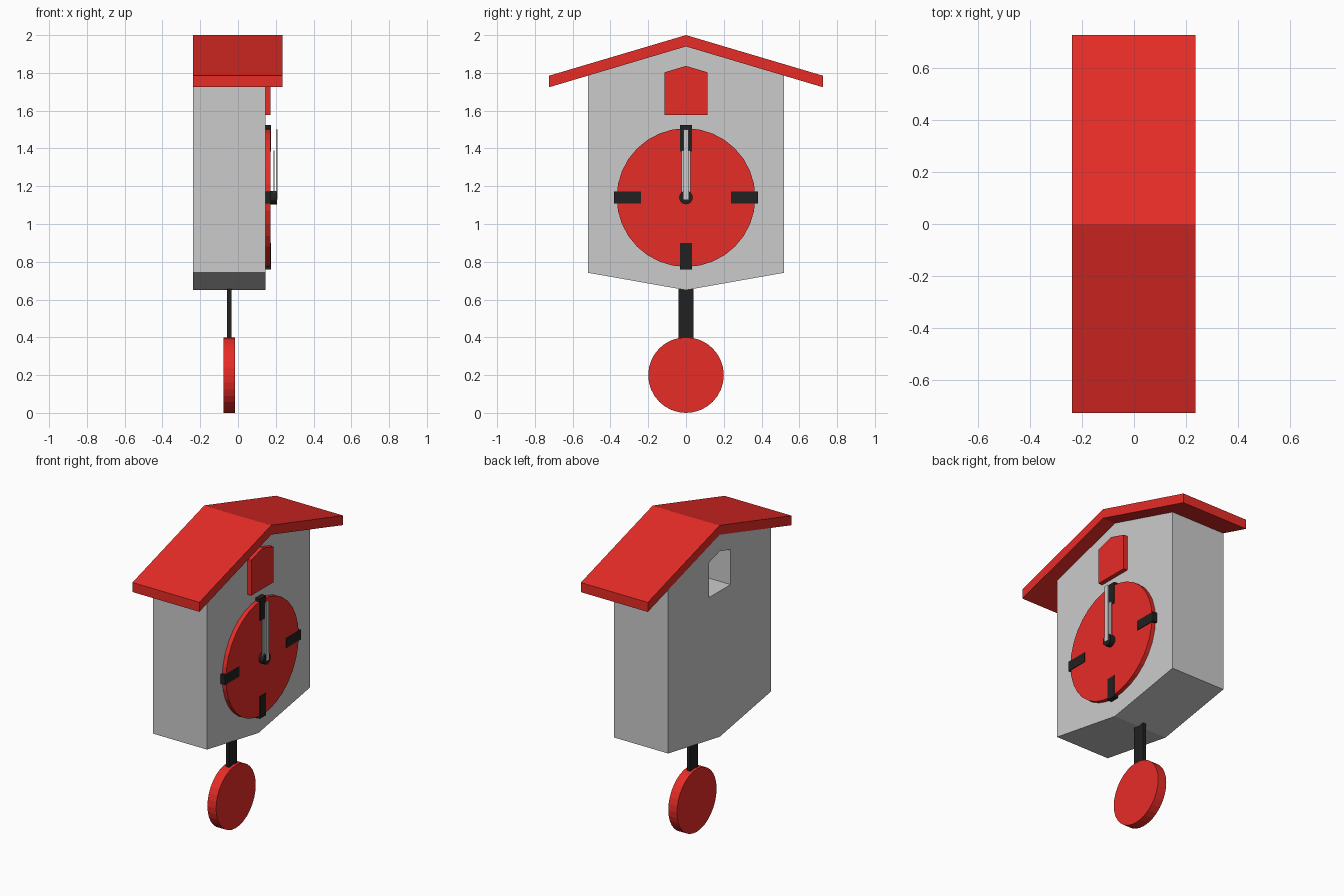
import bpy, bmesh, math

if "Cube" in bpy.data.objects:
    bpy.data.objects.remove(bpy.data.objects["Cube"])


def material(name, color):
    m = bpy.data.materials.new(name)
    m.diffuse_color = color
    m.use_nodes = True
    m.node_tree.nodes["Principled BSDF"].inputs["Base Color"].default_value = m.diffuse_color
    return m


RED = material("red", (0.8, 0.025, 0.02, 1))
BLACK = material("black", (0.015, 0.015, 0.015, 1))


def slab(name, profile, x0, x1, mat=None):
    """Extrude a (y, z) outline from x0 to x1."""
    bm = bmesh.new()
    base = bm.faces.new([bm.verts.new((x0, y, z)) for y, z in profile])
    ext = bmesh.ops.extrude_face_region(bm, geom=[base])
    moved = [v for v in ext["geom"] if isinstance(v, bmesh.types.BMVert)]
    bmesh.ops.translate(bm, verts=moved, vec=(x1 - x0, 0, 0))
    bmesh.ops.recalc_face_normals(bm, faces=bm.faces)
    mesh = bpy.data.meshes.new(name)
    bm.to_mesh(mesh)
    bm.free()
    ob = bpy.data.objects.new(name, mesh)
    bpy.context.collection.objects.link(ob)
    if mat:
        mesh.materials.append(mat)
    return ob


def rect(y0, y1, z0, z1):
    return [(y0, z0), (y1, z0), (y1, z1), (y0, z1)]


def circle(z, r, n):
    return [(r * math.sin(2 * math.pi * i / n), z + r * math.cos(2 * math.pi * i / n))
            for i in range(n)]


# House body with pointed top and bottom
body = slab("house_body", [(0, 0.65), (0.52, 0.742), (0.52, 1.786), (0, 1.94),
                           (-0.52, 1.786), (-0.52, 0.742)], -0.238, 0.145)

# Bird opening through the body, behind the doors
cutter = slab("opening_cutter", [(-0.11, 1.58), (0.11, 1.58), (0.11, 1.803),
                                 (0, 1.835), (-0.11, 1.803)], -0.4, 0.3)
cutter.hide_render = True
cut = body.modifiers.new("opening", "BOOLEAN")
cut.operation = "DIFFERENCE"
cut.solver = "EXACT"
cut.object = cutter
bpy.context.view_layer.objects.active = body
body.select_set(True)
bpy.ops.object.modifier_apply(modifier=cut.name)
bpy.data.objects.remove(cutter)

# Gabled roof
slab("roof", [(0, 2), (0.725, 1.785), (0.725, 1.724), (0, 1.94),
              (-0.725, 1.724), (-0.725, 1.785)], -0.238, 0.235, RED)

# Pair of doors
for side, s in (("left", -1), ("right", 1)):
    slab(side + "_door", [(0, 1.577), (s * 0.113, 1.577), (s * 0.113, 1.803),
                          (0, 1.837)], 0.145, 0.173, RED)

# Dial, four hour markers, hub
C = 1.14
slab("dial", circle(C, 0.367, 32), 0.145, 0.172, RED)
slab("top_marker", rect(-0.031, 0.031, C + 0.245, C + 0.384), 0.145, 0.176, BLACK)
slab("bottom_marker", rect(-0.031, 0.031, C - 0.38, C - 0.24), 0.145, 0.176, BLACK)
slab("left_marker", rect(-0.382, -0.238, C - 0.031, C + 0.031), 0.145, 0.176, BLACK)
slab("right_marker", rect(0.238, 0.382, C - 0.031, C + 0.031), 0.145, 0.176, BLACK)
slab("hub", circle(C, 0.036, 16), 0.165, 0.206, BLACK)

# Hands
slab("hour_hand", rect(-0.025, 0.025, 1.14, 1.39), 0.187, 0.194)
slab("minute_hand", rect(-0.014, 0.014, 1.13, 1.5), 0.2, 0.21)

# Pendulum
slab("pendulum_rod", rect(-0.04, 0.04, 0.36, 0.72), -0.058, -0.035, BLACK)
slab("pendulum_bob", circle(0.2, 0.2, 32), -0.076, -0.015, RED)
